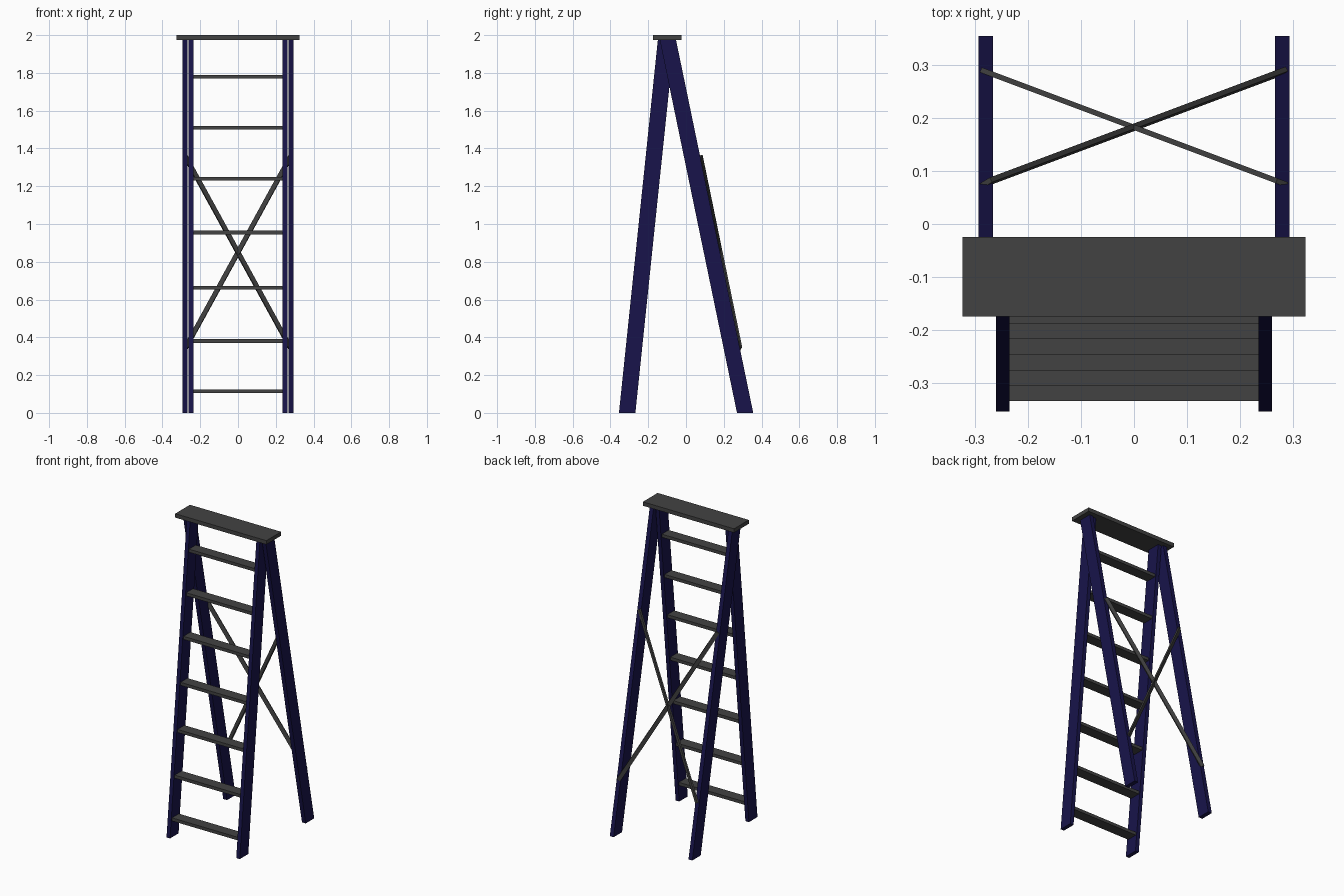
import bpy, bmesh
from mathutils import Vector, Matrix

if "Cube" in bpy.data.objects:
    bpy.data.objects.remove(bpy.data.objects["Cube"])


def material(name, rgb):
    m = bpy.data.materials.new(name)
    m.diffuse_color = (*rgb, 1)
    m.use_nodes = True
    m.node_tree.nodes["Principled BSDF"].inputs["Base Color"].default_value = m.diffuse_color
    return m


BLUE = material("dark_blue", (0.009, 0.007, 0.07))
GREY = material("dark_grey", (0.055, 0.055, 0.055))


def finish(name, bm, mat):
    bmesh.ops.recalc_face_normals(bm, faces=bm.faces)
    me = bpy.data.meshes.new(name)
    bm.to_mesh(me)
    bm.free()
    me.materials.append(mat)
    ob = bpy.data.objects.new(name, me)
    bpy.context.collection.objects.link(ob)
    return ob


def box(name, size, matrix, mat):
    bm = bmesh.new()
    bmesh.ops.create_cube(bm, size=1, matrix=matrix @ Matrix.Diagonal((*size, 1)))
    return finish(name, bm, mat)


def prism(name, profile_yz, x0, x1, mat):
    bm = bmesh.new()
    face = bm.faces.new([bm.verts.new((x0, y, z)) for y, z in profile_yz])
    ext = bmesh.ops.extrude_face_region(bm, geom=[face])
    verts = [g for g in ext["geom"] if isinstance(g, bmesh.types.BMVert)]
    bmesh.ops.translate(bm, verts=verts, vec=(x1 - x0, 0, 0))
    return finish(name, bm, mat)


# Leaning legs, cut flat at floor and under the top board
front = [(-0.355, 0), (-0.268, 0), (-0.062, 1.975), (-0.149, 1.975)]
rear = [(0.270, 0), (0.356, 0), (-0.053, 1.975), (-0.139, 1.975)]
for side, s in (("left", -1), ("right", 1)):
    prism(f"front_leg_{side}", front, s * 0.236, s * 0.261, BLUE)
    prism(f"rear_leg_{side}", rear, s * 0.267, s * 0.294, BLUE)

# Top board
box("top_board", (0.65, 0.15, 0.025), Matrix.Translation((0, -0.1, 1.9875)), GREY)

# Steps follow the front legs
for i, z in enumerate((0.115, 0.38, 0.663, 0.955, 1.24, 1.51, 1.78)):
    y = -0.3115 + 0.104 * z
    box(f"step_{i + 1}", (0.474, 0.07, 0.02), Matrix.Translation((0, y, z)), GREY)

# Crossed braces on the back of the rear legs, one slightly rolled
for name, s, roll in (("brace_rising", -1, 0), ("brace_falling", 1, 0.16)):
    along = Vector((s * 0.56, 0.21, -1.02))
    length = along.length
    d = along.normalized()
    across = d.cross(Vector((0, 0, 1))).normalized()
    if across.y < 0:
        across = -across
    up = (Vector((0, 0, 1)) - d * d.z).normalized()
    up = (up + across * roll).normalized()
    across = up.cross(d)
    m = Matrix((d, across, up)).transposed().to_4x4()
    m.translation = (0, 0.183, 0.85)
    box(name, (length, 0.01, 0.025), m, GREY)
